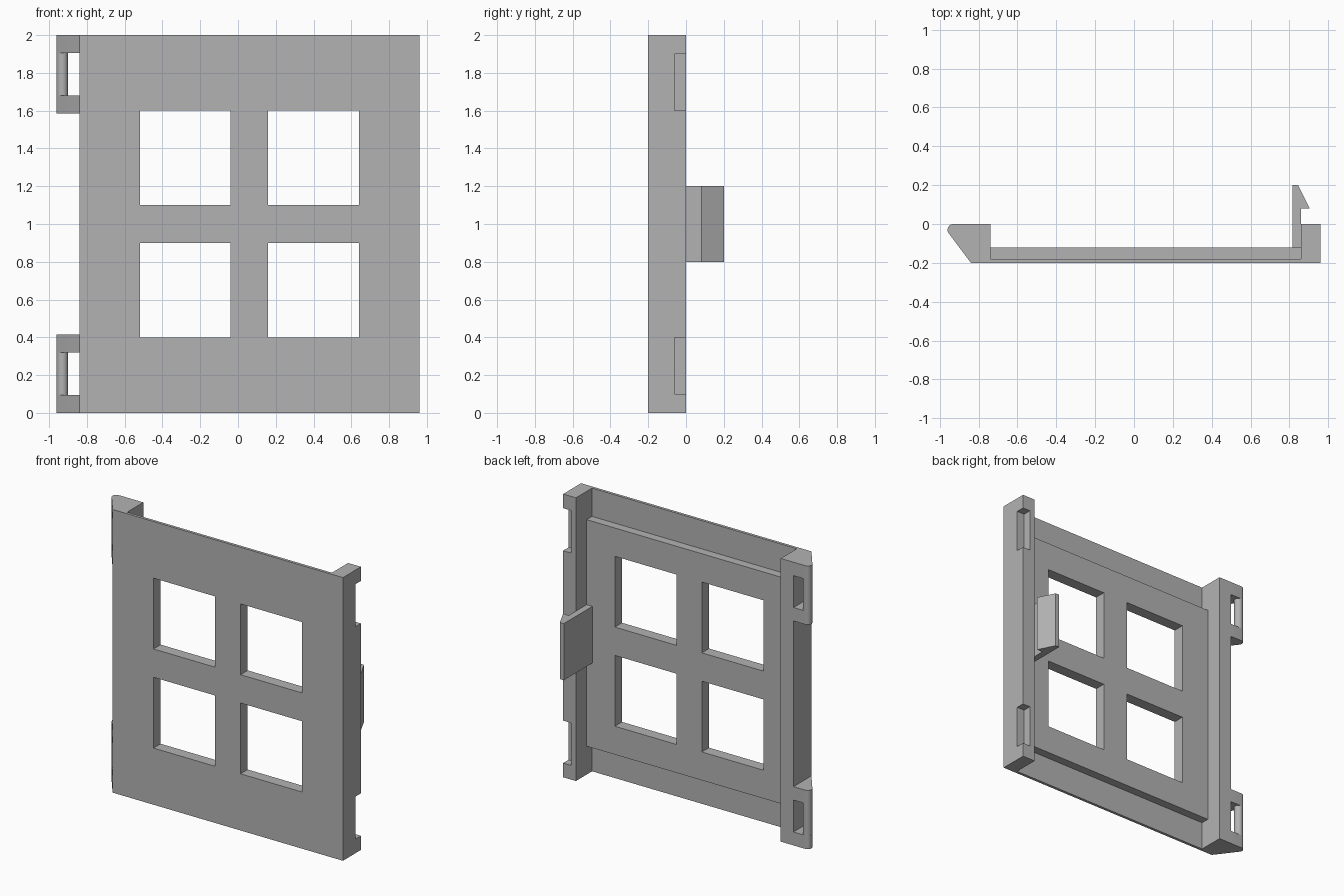
import bpy
import bmesh
from math import atan2, acos, cos, sin, pi, hypot, radians

if "Cube" in bpy.data.objects:
    bpy.data.objects.remove(bpy.data.objects["Cube"], do_unlink=True)

grey = bpy.data.materials.new("plain grey")
grey.use_nodes = True
grey.diffuse_color = (0.45, 0.45, 0.45, 1)
grey.node_tree.nodes["Principled BSDF"].inputs["Base Color"].default_value = grey.diffuse_color


def prism(name, outline, z0, z1, smooth=False):
    """Extrude a plan outline (x, y) from z0 up to z1."""
    bm = bmesh.new()
    base = bm.faces.new([bm.verts.new((x, y, z0)) for x, y in outline])
    top = bmesh.ops.extrude_face_region(bm, geom=[base])["geom"]
    bmesh.ops.translate(bm, vec=(0, 0, z1 - z0),
                        verts=[v for v in top if isinstance(v, bmesh.types.BMVert)])
    bmesh.ops.recalc_face_normals(bm, faces=bm.faces)
    mesh = bpy.data.meshes.new(name)
    bm.to_mesh(mesh)
    bm.free()
    mesh.materials.append(grey)
    obj = bpy.data.objects.new(name, mesh)
    bpy.context.collection.objects.link(obj)
    if smooth:
        bpy.ops.object.select_all(action="DESELECT")
        obj.select_set(True)
        bpy.context.view_layer.objects.active = obj
        bpy.ops.object.shade_smooth_by_angle(angle=radians(30))
    return obj


def box(name, x0, x1, y0, y1, z0, z1):
    return prism(name, [(x0, y0), (x1, y0), (x1, y1), (x0, y1)], z0, z1)


def cut(obj, cutters):
    """Subtract the cutters from obj and bake the result."""
    for cutter in cutters:
        mod = obj.modifiers.new("cut", "BOOLEAN")
        mod.operation = "DIFFERENCE"
        mod.solver = "EXACT"
        mod.object = cutter
    bpy.context.view_layer.update()
    evaluated = obj.evaluated_get(bpy.context.evaluated_depsgraph_get())
    baked = bpy.data.meshes.new_from_object(evaluated)
    obj.modifiers.clear()
    obj.data = baked
    for cutter in cutters:
        bpy.data.objects.remove(cutter, do_unlink=True)


HEIGHT, FRONT = 2.0, -0.2
INNER_R, INNER_L = -0.74, 0.86      # inner faces of the two stiles

# Panel: thin front sheet and thicker core on one stepped section, four windows
panel_parts = [
    box("front_sheet", INNER_R, INNER_L, FRONT, -0.18, 0, HEIGHT),
    box("panel_core", INNER_R, INNER_L, -0.18, -0.12, 0.2, HEIGHT - 0.2),
]
for part in panel_parts:
    cut(part, [box("window_cutter", x, x + 0.48, -0.3, 0.1, z, z + 0.5)
               for x in (-0.52, 0.16) for z in (0.4, 1.1)])

# Latch stile with two notches in its outer back edge
latch_stile = box("latch_stile", INNER_L, 0.96, FRONT, 0, 0, HEIGHT)
cut(latch_stile, [box("notch_cutter", 0.90, 1.1, -0.06, 0.1, z, z + 0.3)
                  for z in (0.1, 1.6)])

# Hinge stile
STILE_X = -0.84
box("hinge_stile", STILE_X, INNER_R, FRONT, 0, 0, HEIGHT)

# Hinge lugs: rounded end with a face tangent to the front edge of the stile
PX, PY, R = -0.93, -0.03, 0.03
dx, dy = STILE_X - PX, FRONT - PY
end = atan2(dy, dx) - acos(R / hypot(dx, dy)) + 2 * pi
steps = 12
arc = [pi / 2 + (end - pi / 2) * i / steps for i in range(steps + 1)]
lug = [(STILE_X, 0)] + [(PX + R * cos(a), PY + R * sin(a)) for a in arc] + [(STILE_X, FRONT)]
circle = [(PX + R * cos(2 * pi * i / 32), PY + R * sin(2 * pi * i / 32)) for i in range(32)]

for name, shape, z0, z1 in (("outer_lug", lug, 0, 0.095),
                            ("hinge_pin", circle, 0.095, 0.32),
                            ("inner_lug", lug, 0.32, 0.415)):
    prism("lower_" + name, shape, z0, z1, True)
    prism("upper_" + name, shape, HEIGHT - z1, HEIGHT - z0, True)

# Snap latch: flat arm with a barbed tip
prism("snap_latch", [(0.815, -0.12), (INNER_L, -0.12), (INNER_L, 0.08), (0.905, 0.08),
                     (0.845, 0.2), (0.815, 0.2)], 0.8, 1.2)
